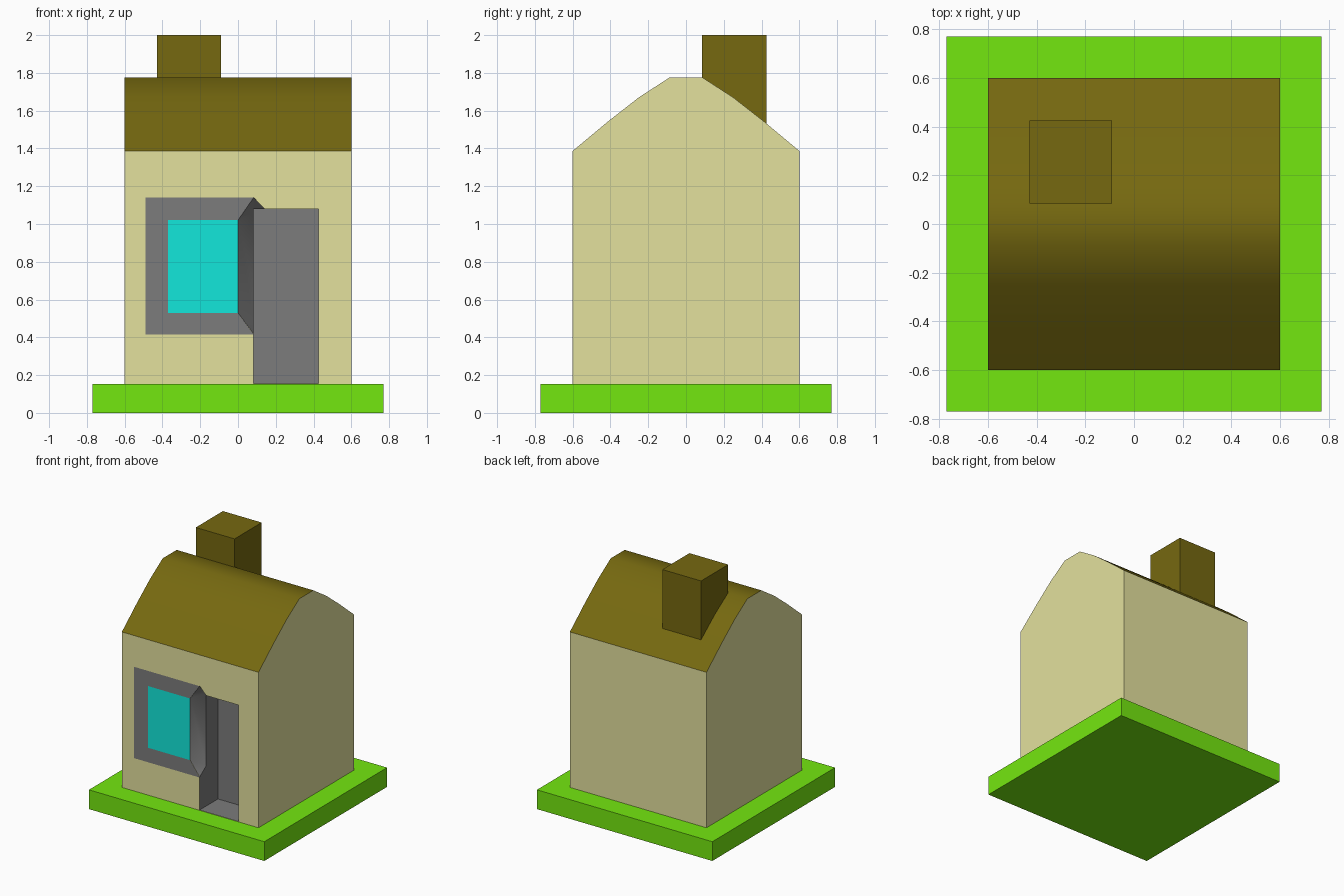
import bpy, bmesh, math

if "Cube" in bpy.data.objects:
    bpy.data.objects.remove(bpy.data.objects["Cube"])


def material(name, rgb):
    m = bpy.data.materials.new(name)
    m.diffuse_color = (*rgb, 1)
    m.use_nodes = True
    m.node_tree.nodes["Principled BSDF"].inputs["Base Color"].default_value = m.diffuse_color
    return m


GRASS = material("grass", (0.175, 0.8, 0.005))
CREAM = material("cream", (0.77, 0.75, 0.337))
BROWN = material("brown", (0.18, 0.14, 0.005))
GREY = material("grey", (0.2, 0.2, 0.2))
GLASS = material("glass", (0.006, 0.8, 0.71))


def finish(name, bm, *mats):
    bmesh.ops.recalc_face_normals(bm, faces=bm.faces)
    me = bpy.data.meshes.new(name)
    bm.to_mesh(me)
    bm.free()
    ob = bpy.data.objects.new(name, me)
    bpy.context.collection.objects.link(ob)
    for m in mats:
        me.materials.append(m)
    return ob


def box(name, lo, hi, *mats):
    bm = bmesh.new()
    bmesh.ops.create_cube(bm, size=1)
    for v in bm.verts:
        v.co = [(a + b) / 2 + c * (b - a) for a, b, c in zip(lo, hi, v.co)]
    return finish(name, bm, *mats)


def panel(name, quads, mat, y=-0.602):
    # flat panels facing the front, given as x, z corners counter-clockwise
    bm = bmesh.new()
    for q in quads:
        bm.faces.new([bm.verts.new((x, y, z)) for x, z in q])
    me = bpy.data.meshes.new(name)
    bm.to_mesh(me)
    bm.free()
    ob = bpy.data.objects.new(name, me)
    bpy.context.collection.objects.link(ob)
    me.materials.append(mat)


# lawn and chimney
box("lawn", (-0.77, -0.77, 0), (0.77, 0.77, 0.153), GRASS)
box("chimney", (-0.43, 0.085, 1.4), (-0.09, 0.425, 2.0), BROWN)

# house: mirrored gable profile extruded along x
half = [(0.6, 0.1), (0.6, 1.387), (0.41, 1.545), (0.25, 1.67), (0.088, 1.775)]
profile = half + [(-y, z) for y, z in reversed(half)]
bm = bmesh.new()
gable = bm.faces.new([bm.verts.new((-0.6, y, z)) for y, z in profile])
ext = bmesh.ops.extrude_face_region(bm, geom=[gable])["geom"]
bmesh.ops.translate(bm, vec=(1.2, 0, 0),
                    verts=[g for g in ext if isinstance(g, bmesh.types.BMVert)])
if len([f for f in bm.faces if abs(f.calc_center_median().x + 0.6) < 1e-4]) == 0:
    bmesh.ops.holes_fill(bm, edges=bm.edges)
house = finish("house", bm, CREAM, BROWN, GREY)

# doorway recess
doorway = box("doorway_cutter", (0.083, -0.8, 0.156), (0.425, -0.37, 1.08))

# tapered cut between the window and the doorway
front = [(0, 1.02), (0.083, 1.14), (0.143, 1.077), (0.143, 0.336), (0, 0.53)]
points = [(x, y, z) for x, z in front for y in (-0.6, -0.7)]
points += [(0.143, -0.457, 1.077), (0.143, -0.457, 0.437)]
bm = bmesh.new()
for p in points:
    bm.verts.new(p)
bmesh.ops.convex_hull(bm, input=bm.verts)
wedge = finish("wedge_cutter", bm)

bpy.context.view_layer.objects.active = house
for cutter in (doorway, wedge):
    mod = house.modifiers.new("cut", 'BOOLEAN')
    mod.operation = 'DIFFERENCE'
    mod.solver = 'EXACT'
    mod.object = cutter
    bpy.ops.object.modifier_apply(modifier=mod.name)
    bpy.data.objects.remove(cutter)

# brown roof, grey recess, cream walls
for p in house.data.polygons:
    c = p.center
    if c.z > 1.387 and abs(p.normal.x) < 0.5:
        p.material_index = 1
    elif abs(c.x) < 0.59 and -0.599 < c.y < -0.3 and 0.15 < c.z < 1.2:
        p.material_index = 2
    else:
        p.material_index = 0
bpy.ops.object.select_all(action='DESELECT')
house.select_set(True)
bpy.ops.object.shade_smooth_by_angle(angle=math.radians(40))

# window flush with the front wall
panel("window_frame", [
    [(-0.49, 0.415), (0.083, 0.415), (0, 0.53), (-0.37, 0.53)],
    [(-0.49, 0.415), (-0.37, 0.53), (-0.37, 1.02), (-0.49, 1.14)],
    [(-0.49, 1.14), (-0.37, 1.02), (0, 1.02), (0.083, 1.14)],
], GREY)
panel("window_glass", [[(-0.37, 0.53), (0, 0.53), (0, 1.02), (-0.37, 1.02)]], GLASS)
